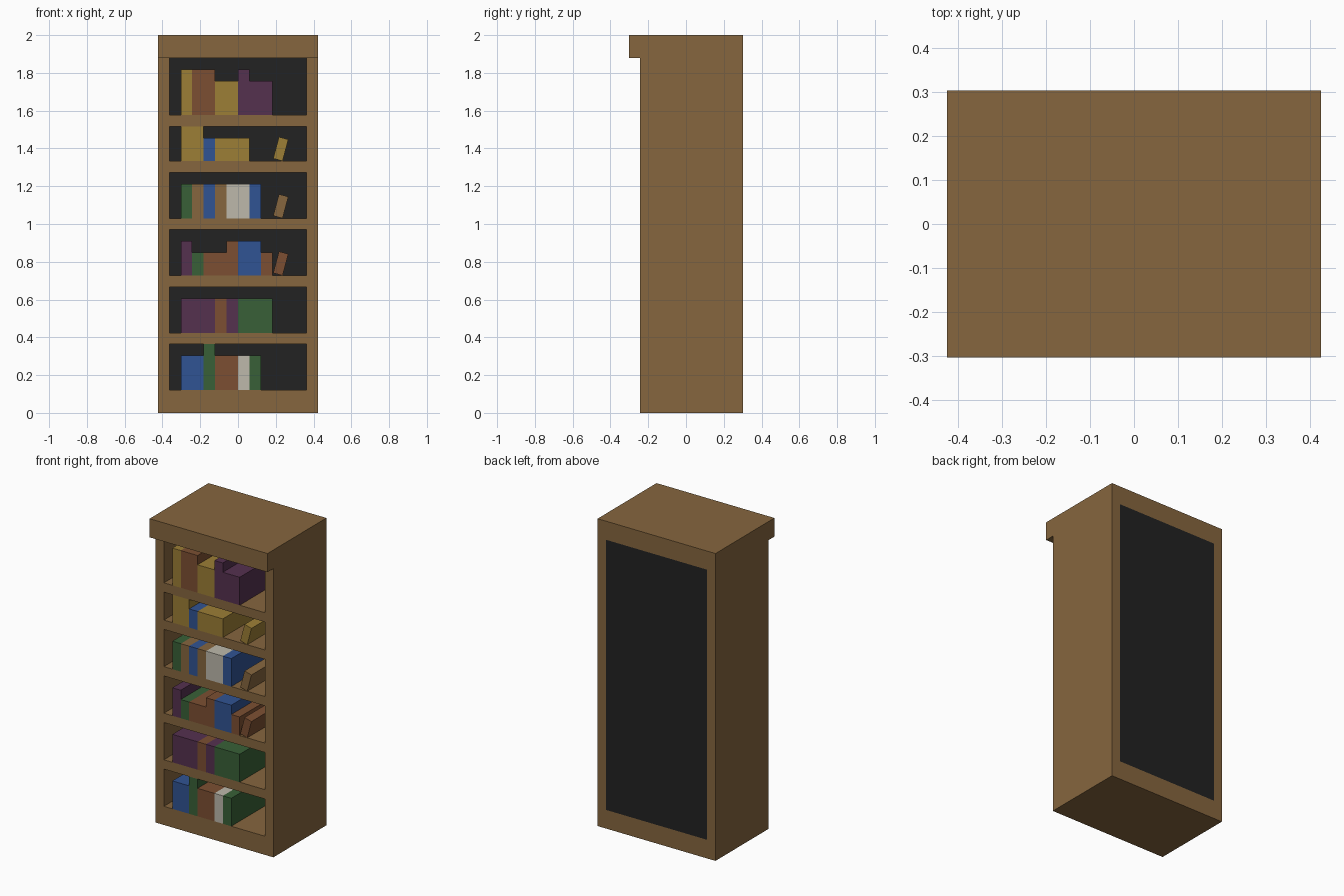
import bpy, bmesh, math
from mathutils import Matrix, Vector

if "Cube" in bpy.data.objects:
    bpy.data.objects.remove(bpy.data.objects["Cube"])

V = 2 / 33  # block unit: the whole model sits on this grid


def material(name, hex_code):
    def lin(c):
        return c / 12.92 if c <= 0.04045 else ((c + 0.055) / 1.055) ** 2.4
    rgb = [lin(int(hex_code[i:i + 2], 16) / 255) for i in (0, 2, 4)]
    m = bpy.data.materials.new(name)
    m.diffuse_color = (*rgb, 1)
    m.use_nodes = True
    m.node_tree.nodes["Principled BSDF"].inputs["Base Color"].default_value = m.diffuse_color
    return m


WOOD = material("wood", "86663E")
DARK = material("dark_back", "222222")
BROWN = material("brown_cover", "7C4F32")
GOLD = material("gold_cover", "9C7E36")
PURPLE = material("purple_cover", "55314F")
BLUE = material("blue_cover", "305393")
GREEN = material("green_cover", "386037")
WHITE = material("white_cover", "BDB9AB")


def finish(name, bm, mat=None):
    bmesh.ops.recalc_face_normals(bm, faces=bm.faces)
    mesh = bpy.data.meshes.new(name)
    bm.to_mesh(mesh)
    bm.free()
    ob = bpy.data.objects.new(name, mesh)
    bpy.context.collection.objects.link(ob)
    if mat:
        mesh.materials.append(mat)
    return ob


def add_box(bm, lo, hi):
    """Box between two corners given in block units."""
    lo, hi = Vector(lo) * V, Vector(hi) * V
    mx = Matrix.Translation((lo + hi) / 2) @ Matrix.Diagonal((*(hi - lo), 1))
    return bmesh.ops.create_cube(bm, size=1, matrix=mx)["verts"]


def box(name, lo, hi, mat=None):
    bm = bmesh.new()
    add_box(bm, lo, hi)
    return finish(name, bm, mat)


# Carcass: side profile with overhanging cornice, extruded across the width
bm = bmesh.new()
profile = [(-4, 0), (5, 0), (5, 33), (-5, 33), (-5, 31), (-4, 31)]
face = bm.faces.new([bm.verts.new((-7 * V, y * V, z * V)) for y, z in profile])
ext = bmesh.ops.extrude_face_region(bm, geom=[face])
bmesh.ops.translate(bm, vec=(14 * V, 0, 0),
                    verts=[g for g in ext["geom"] if isinstance(g, bmesh.types.BMVert)])
carcass = finish("carcass", bm, WOOD)

# Cut the six shelf openings, then the recess for the back panel
openings = [(2, 6), (7, 11), (12, 16), (17, 21), (22, 25), (26, 31)]
bm = bmesh.new()
for z0, z1 in openings:
    add_box(bm, (-6, -4.5, z0), (6, 4.5, z1))
cutters = [finish("opening_cutter", bm),
           box("back_cutter", (-6, 4, 2), (6, 5.5, 31))]
bpy.context.view_layer.objects.active = carcass
for cutter in cutters:
    cutter.hide_render = True
    mod = carcass.modifiers.new("cut", "BOOLEAN")
    mod.operation, mod.solver, mod.object = "DIFFERENCE", "EXACT", cutter
    bpy.ops.object.modifier_apply(modifier=mod.name)
for cutter in cutters:
    bpy.data.objects.remove(cutter)

box("back_panel", (-6, 4, 2), (6, 5, 31), DARK)

# Books per shelf from the left: (colour, width, height) in block units
rows = [
    [(BLUE, 2, 3), (GREEN, 1, 4), (BROWN, 2, 3), (WHITE, 1, 3), (GREEN, 1, 3)],
    [(PURPLE, 3, 3), (BROWN, 1, 3), (PURPLE, 1, 3), (GREEN, 3, 3)],
    [(PURPLE, 1, 3), (GREEN, 1, 2), (BROWN, 2, 2), (BROWN, 1, 3), (BLUE, 2, 3), (BROWN, 1, 2)],
    [(GREEN, 1, 3), (WOOD, 1, 3), (BLUE, 1, 3), (WOOD, 1, 3), (WHITE, 2, 3), (BLUE, 1, 3)],
    [(GOLD, 2, 3), (BLUE, 1, 2), (GOLD, 3, 2)],
    [(GOLD, 1, 4), (BROWN, 2, 4), (GOLD, 2, 3), (PURPLE, 1, 4), (PURPLE, 2, 3)],
]
for shelf, ((z0, _), books) in enumerate(zip(openings, rows), 1):
    x = -5
    for i, (mat, w, h) in enumerate(books, 1):
        box(f"book_{shelf}_{i}", (x, -4, z0), (x + w, 4, z0 + h), mat)
        x += w

# Leaning books at the right of three shelves
for shelf, mat in ((3, BROWN), (4, WOOD), (5, GOLD)):
    bm = bmesh.new()
    verts = add_box(bm, (-0.85, -4, 0), (0, 4, 1.95))
    bmesh.ops.rotate(bm, verts=verts, cent=(0, 0, 0),
                     matrix=Matrix.Rotation(math.radians(15), 3, "Y"))
    bmesh.ops.translate(bm, verts=verts, vec=(0.236, 0, openings[shelf - 1][0] * V))
    finish(f"leaning_book_{shelf}", bm, mat)
